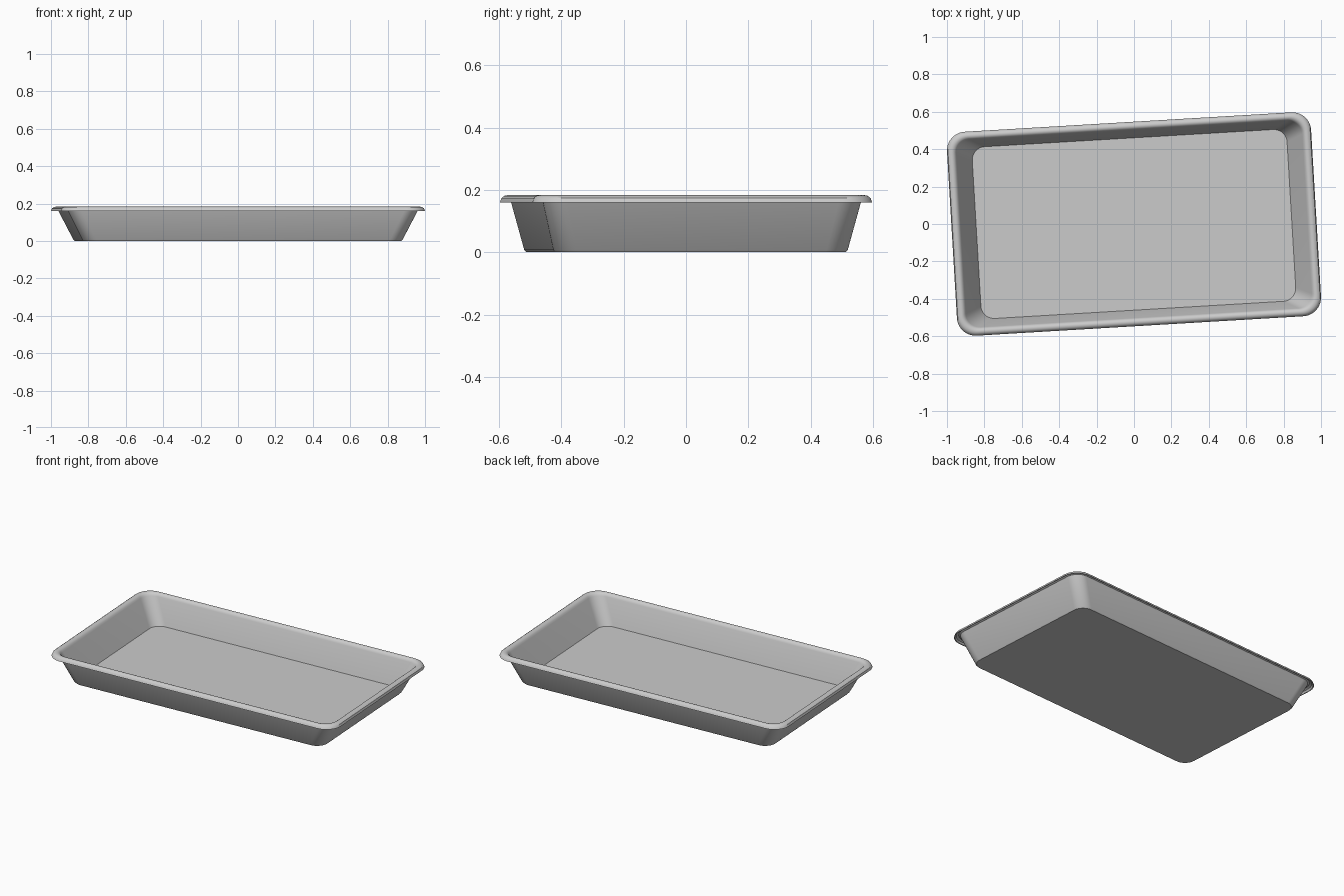
import bpy, bmesh, math

if "Cube" in bpy.data.objects:
    bpy.data.objects.remove(bpy.data.objects["Cube"])

SEG = 10  # segments per rounded corner


def ring(bm, a, b, r, z):
    """Rounded rectangle loop with half sizes a, b and corner radius r."""
    loop = []
    for i, (sx, sy) in enumerate([(1, 1), (-1, 1), (-1, -1), (1, -1)]):
        for k in range(SEG + 1):
            t = math.pi / 2 * (i + k / SEG)
            loop.append(bm.verts.new((sx * (a - r) + r * math.cos(t),
                                      sy * (b - r) + r * math.sin(t), z)))
    return loop


# Cross-section: inner floor, inner wall, rolled rim, outer wall, underside
profile = [
    (0.843, 0.460, 0.070, 0.006),
    (0.926, 0.502, 0.075, 0.164),
    (0.931, 0.506, 0.078, 0.173),
    (0.939, 0.513, 0.082, 0.180),
    (0.949, 0.522, 0.088, 0.183),
    (0.960, 0.532, 0.093, 0.181),
    (0.970, 0.541, 0.098, 0.174),
    (0.975, 0.546, 0.100, 0.160),
    (0.970, 0.541, 0.098, 0.160),
    (0.964, 0.535, 0.094, 0.171),
    (0.952, 0.524, 0.088, 0.176),
    (0.942, 0.516, 0.080, 0.172),
    (0.936, 0.511, 0.076, 0.160),
    (0.858, 0.473, 0.072, 0.007),
    (0.852, 0.467, 0.070, 0.000),
]

bm = bmesh.new()
loops = [ring(bm, *p) for p in profile]
for lo, hi in zip(loops, loops[1:]):
    n = len(lo)
    for i in range(n):
        j = (i + 1) % n
        bm.faces.new((lo[i], hi[i], hi[j], lo[j]))
bm.faces.new(loops[0])
bm.faces.new(loops[-1][::-1])
bmesh.ops.recalc_face_normals(bm, faces=bm.faces)

mesh = bpy.data.meshes.new("baking_tray")
bm.to_mesh(mesh)
bm.free()
tray = bpy.data.objects.new("baking_tray", mesh)
bpy.context.collection.objects.link(tray)

# The tray sits slightly turned
tray.rotation_euler.z = math.radians(3.4)
bpy.context.view_layer.objects.active = tray
tray.select_set(True)
bpy.ops.object.shade_smooth_by_angle(angle=math.radians(35))
